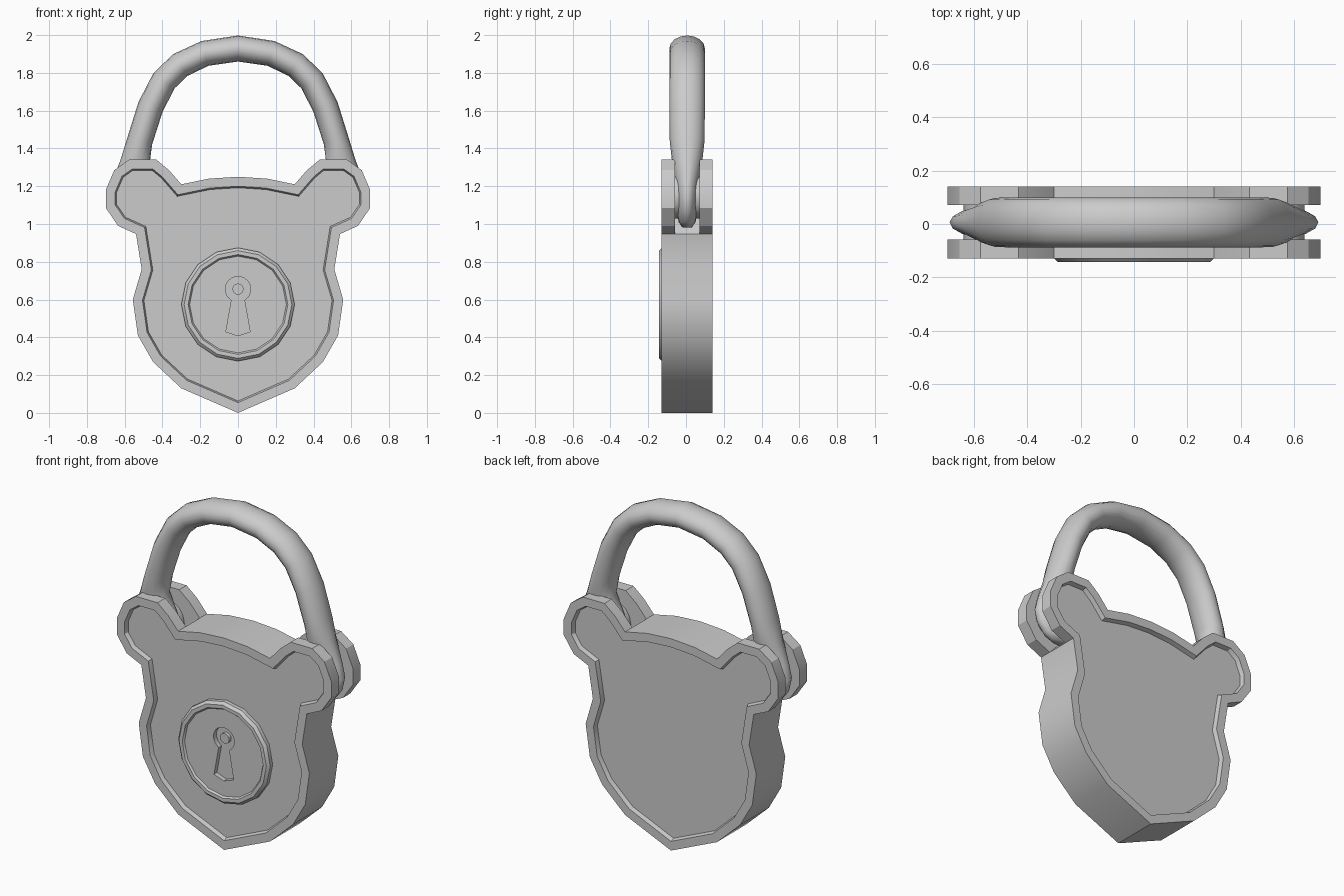
import bpy, bmesh, math
from mathutils import Vector

if "Cube" in bpy.data.objects:
    bpy.data.objects.remove(bpy.data.objects["Cube"])

metal = bpy.data.materials.new("grey metal")
metal.use_nodes = True
GREY = (0.6, 0.6, 0.6, 1)
metal.diffuse_color = GREY
metal.node_tree.nodes["Principled BSDF"].inputs["Base Color"].default_value = GREY


def finish(name, bm):
    bmesh.ops.recalc_face_normals(bm, faces=bm.faces[:])
    mesh = bpy.data.meshes.new(name)
    bm.to_mesh(mesh)
    bm.free()
    mesh.materials.append(metal)
    obj = bpy.data.objects.new(name, mesh)
    bpy.context.collection.objects.link(obj)
    return obj


def smooth(obj, degrees=30):
    bpy.ops.object.select_all(action='DESELECT')
    obj.select_set(True)
    bpy.context.view_layer.objects.active = obj
    bpy.ops.object.shade_smooth_by_angle(angle=math.radians(degrees))


def loft(name, rings):
    """Skin a list of equal closed rings and cap both ends."""
    bm = bmesh.new()
    loops = [[bm.verts.new(p) for p in ring] for ring in rings]
    n = len(loops[0])
    for a, b in zip(loops, loops[1:]):
        for i in range(n):
            bm.faces.new((a[i], a[(i + 1) % n], b[(i + 1) % n], b[i]))
    bm.faces.new(loops[0])
    bm.faces.new(loops[-1])
    return finish(name, bm)


def prism(name, outline, y0, y1):
    return loft(name, [[(x, y, z) for x, z in outline] for y in (y0, y1)])


def lathe(name, cx, cz, profile, sides):
    """Turn (radius, y) pairs around an axis along y."""
    angles = [2 * math.pi * i / sides for i in range(sides)]
    return loft(name, [[(cx + r * math.sin(a), y, cz + r * math.cos(a)) for a in angles]
                       for r, y in profile])


def cut(target, cutter):
    mod = target.modifiers.new("cut", 'BOOLEAN')
    mod.operation, mod.solver, mod.object = 'DIFFERENCE', 'EXACT', cutter
    bpy.ops.object.select_all(action='DESELECT')
    bpy.context.view_layer.objects.active = target
    target.select_set(True)
    bpy.ops.object.modifier_apply(modifier=mod.name)
    bpy.data.objects.remove(cutter)


# Body: shield with two round ears, mirrored from its left half
half = [(0, 0), (0.30, 0.13), (0.45, 0.27), (0.53, 0.41), (0.557, 0.60), (0.51, 0.76),
        (0.54, 0.947), (0.635, 0.99), (0.70, 1.085), (0.70, 1.18), (0.655, 1.285),
        (0.575, 1.342), (0.434, 1.342), (0.365, 1.285), (0.30, 1.21), (0.155, 1.24), (0, 1.25)]
outline = half + [(-x, z) for x, z in half[-2:0:-1]]
body = prism("body", outline, -0.13, 0.14)

# Sunken panel with a raised rim, front and back
bm = bmesh.new()
bm.from_mesh(body.data)
for panel in [f for f in bm.faces if len(f.verts) > 4]:
    bmesh.ops.inset_region(bm, faces=[panel], thickness=0.05, use_even_offset=True)
    bmesh.ops.inset_region(bm, faces=[panel], thickness=0.008, use_even_offset=True)
    out = panel.normal.y
    for v in panel.verts:
        v.co.y -= math.copysign(0.025, out)
bm.to_mesh(body.data)
bm.free()

# Slots that split each ear into two plates
for side in (1, -1):
    slot = [(0.28, 1.232), (0.28, 1.5), (0.9, 1.5), (0.9, 0.925), (0.56, 0.925)]
    cut(body, prism("slot_cutter", [(side * x, z) for x, z in slot], -0.058, 0.072))
smooth(body)

# Round lock plate with a rim
lock_plate = lathe("lock_plate", 0, 0.574,
                   [(0.30, -0.10), (0.30, -0.128), (0.285, -0.143),
                    (0.264, -0.143), (0.256, -0.132)], 16)

# Keyhole: round top with a flared slot
arc = [math.radians(a) for a in range(-150, 151, 25)]
keyhole = [(0.068 * math.sin(a), 0.655 + 0.068 * math.cos(a)) for a in arc]
keyhole += [(0.064, 0.43), (0, 0.408), (-0.064, 0.43)]
cut(lock_plate, prism("keyhole_cutter", keyhole, -0.2, -0.05))
smooth(lock_plate)

# Pin in the keyhole
smooth(lathe("key_pin", 0, 0.655, [(0.03, -0.10), (0.03, -0.125)], 12))

# Washers between the shackle ends and the ear plates
for side, label in ((1, "left"), (-1, "right")):
    smooth(lathe(label + "_washer", side * 0.52, 1.15, [(0.12, -0.07), (0.12, 0.08)], 16))

# Shackle: centre x, z, half width in the arch plane, half depth
stations = [(0.53, 0.982, 0.05, 0.025), (0.53, 1.01, 0.10, 0.045), (0.53, 1.07, 0.145, 0.056),
            (0.532, 1.15, 0.16, 0.06), (0.54, 1.23, 0.13, 0.064), (0.545, 1.33, 0.078, 0.08),
            (0.52, 1.44, 0.068, 0.092), (0.463, 1.62, 0.069, 0.094), (0.392, 1.758, 0.069, 0.094),
            (0.305, 1.842, 0.069, 0.094), (0.175, 1.903, 0.068, 0.094), (0, 1.929, 0.069, 0.094)]
stations += [(-x, z, w, d) for x, z, w, d in stations[-2::-1]]
rings = []
for i, (x, z, w, d) in enumerate(stations):
    before, after = stations[max(i - 1, 0)], stations[min(i + 1, len(stations) - 1)]
    along = Vector((after[0] - before[0], 0, after[1] - before[1])).normalized()
    across = Vector((along.z, 0, -along.x))
    rings.append([Vector((x, 0.006, z)) + across * (w * math.cos(t)) + Vector((0, d * math.sin(t), 0))
                  for t in (2 * math.pi * k / 16 for k in range(16))])
smooth(loft("shackle", rings), 50)
